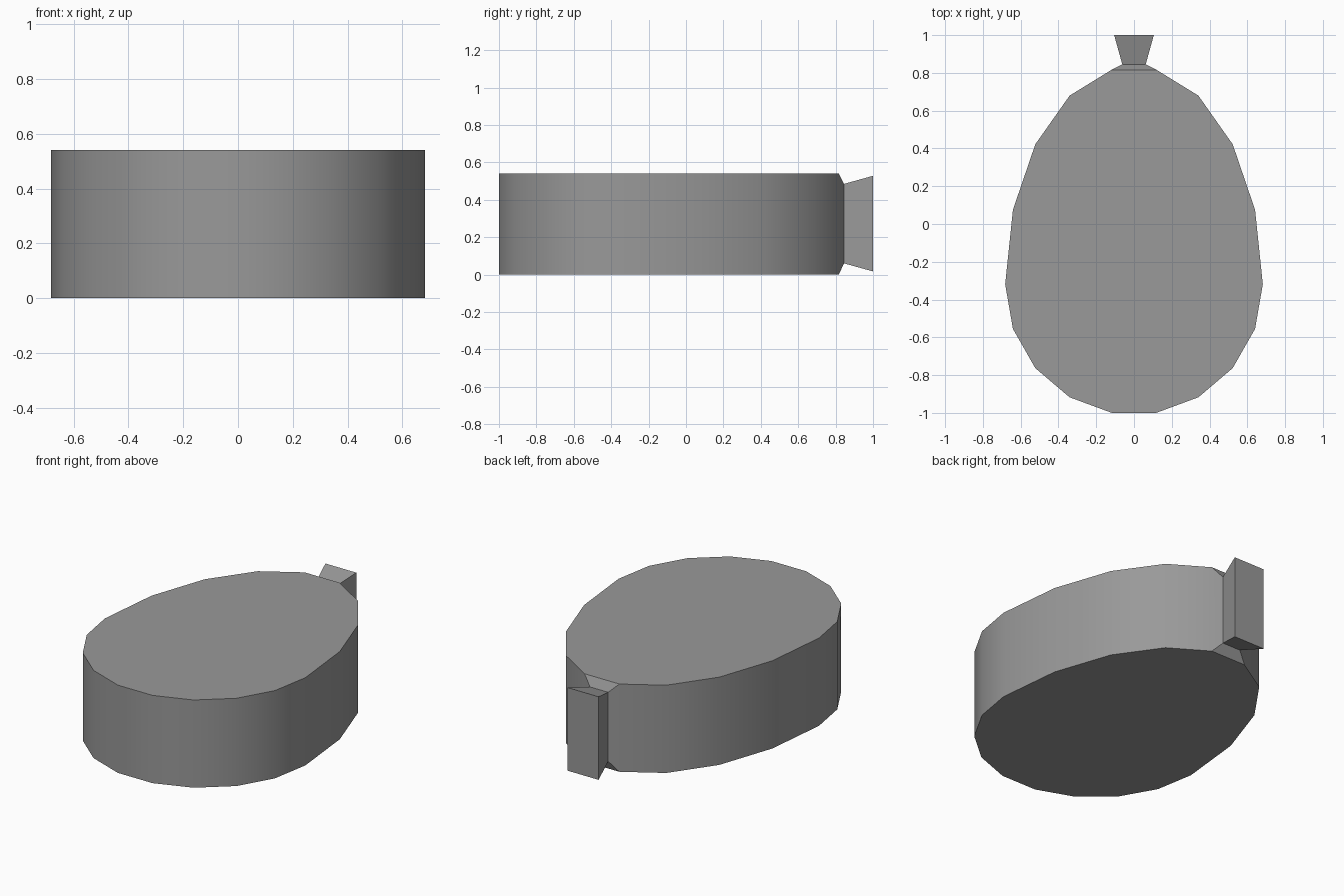
import bpy, bmesh
from math import sin, cos, radians

if "Cube" in bpy.data.objects:
    bpy.data.objects.remove(bpy.data.objects["Cube"])

H = 0.54
bm = bmesh.new()

# Egg-shaped outline: short round front half, longer tapered back half
outline = []
for i in range(18):
    a = radians(10 + 20 * i)
    r = 0.691 if cos(a) > 0 else 1.153
    outline.append((0.682 * sin(a), -0.319 - r * cos(a)))

# Body prism, leaving the flat back side open for the neck
bottom = [bm.verts.new((x, y, 0)) for x, y in outline]
top = [bm.verts.new((x, y, H)) for x, y in outline]
bm.faces.new(bottom[::-1])
bm.faces.new(top)
for i in range(18):
    j = (i + 1) % 18
    if i != 8:
        bm.faces.new((bottom[i], bottom[j], top[j], top[i]))

# Pinched neck and flared knot continuing from the back opening
ring = [bottom[8], bottom[9], top[9], top[8]]
for y, w, z0, z1 in ((0.845, 0.062, 0.06, 0.485), (1.0, 0.105, 0.017, 0.528)):
    nxt = [bm.verts.new(p) for p in
           ((w, y, z0), (-w, y, z0), (-w, y, z1), (w, y, z1))]
    for i in range(4):
        j = (i + 1) % 4
        bm.faces.new((ring[i], ring[j], nxt[j], nxt[i]))
    ring = nxt
bm.faces.new(ring)

bmesh.ops.recalc_face_normals(bm, faces=bm.faces)
mesh = bpy.data.meshes.new("balloon")
bm.to_mesh(mesh)
bm.free()
obj = bpy.data.objects.new("balloon", mesh)
bpy.context.collection.objects.link(obj)

# Dark grey material
mat = bpy.data.materials.new("dark_grey")
mat.diffuse_color = (0.32, 0.32, 0.32, 1)
mat.use_nodes = True
mat.node_tree.nodes["Principled BSDF"].inputs["Base Color"].default_value = mat.diffuse_color
mesh.materials.append(mat)

# Smooth rounded sides, sharp rims
bpy.context.view_layer.objects.active = obj
obj.select_set(True)
bpy.ops.object.shade_smooth_by_angle(angle=radians(30))
